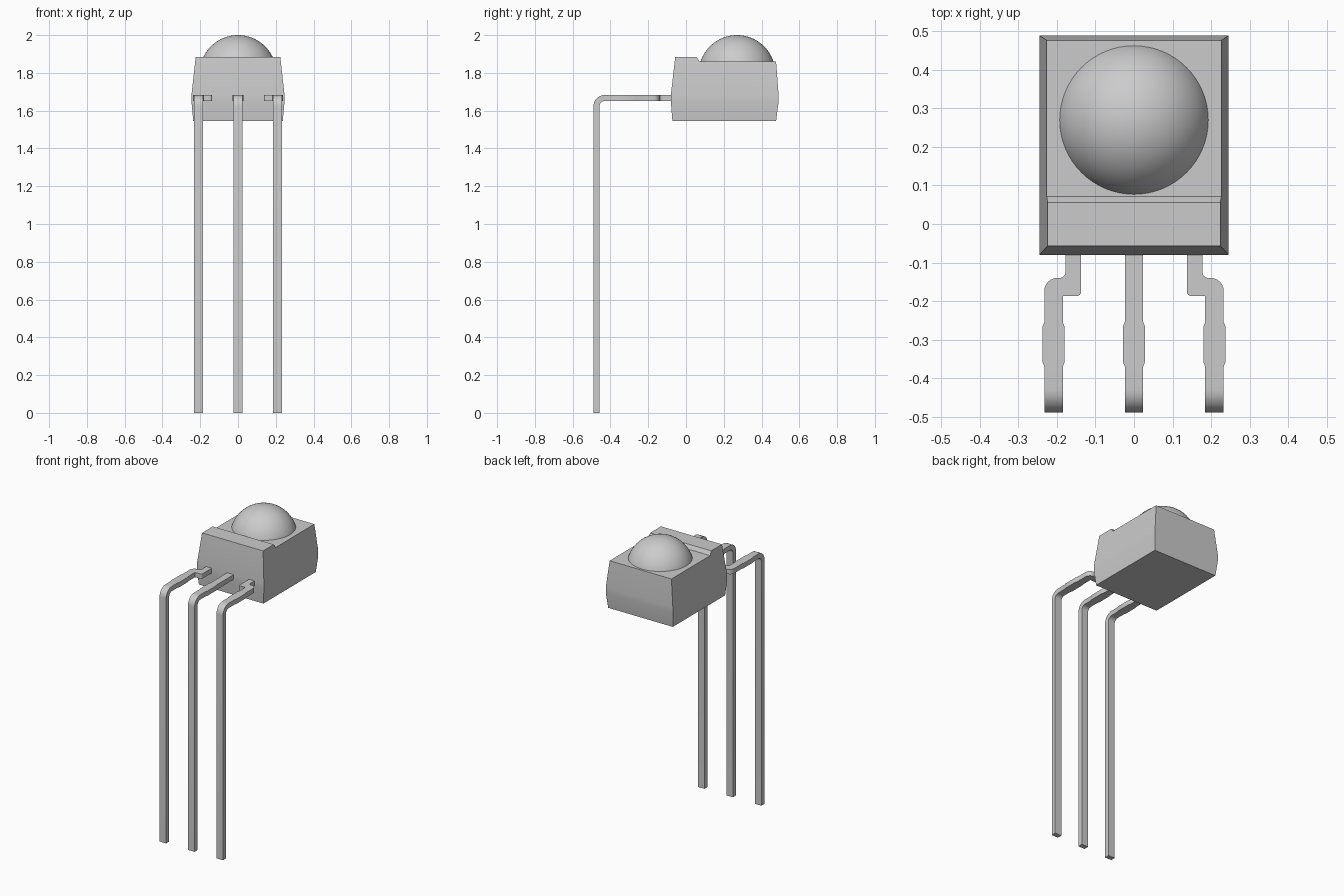
import bpy, bmesh, math
from mathutils import Vector

if "Cube" in bpy.data.objects:
    bpy.data.objects.remove(bpy.data.objects["Cube"])

grey = bpy.data.materials.new("plain grey")
grey.diffuse_color = (0.6, 0.6, 0.6, 1)
grey.use_nodes = True
grey.node_tree.nodes["Principled BSDF"].inputs["Base Color"].default_value = grey.diffuse_color


def make_object(name, bm, angle=30):
    bmesh.ops.recalc_face_normals(bm, faces=bm.faces)
    mesh = bpy.data.meshes.new(name)
    bm.to_mesh(mesh)
    bm.free()
    mesh.materials.append(grey)
    ob = bpy.data.objects.new(name, mesh)
    bpy.context.collection.objects.link(ob)
    smooth(ob, angle)
    return ob


def smooth(ob, angle):
    bpy.ops.object.select_all(action='DESELECT')
    ob.select_set(True)
    bpy.context.view_layer.objects.active = ob
    bpy.ops.object.shade_smooth_by_angle(angle=math.radians(angle))


def prism(bm, points, offset):
    """Extrude a closed outline along an offset vector."""
    a = [bm.verts.new(p) for p in points]
    b = [bm.verts.new(Vector(p) + Vector(offset)) for p in points]
    bm.faces.new(a)
    bm.faces.new(b[::-1])
    for i in range(len(a)):
        j = (i + 1) % len(a)
        bm.faces.new((a[i], a[j], b[j], b[i]))


def arc(cx, cy, r, start, end, n=6):
    return [(cx + r * math.cos(math.radians(start + (end - start) * i / n)),
             cy + r * math.sin(math.radians(start + (end - start) * i / n)))
            for i in range(n + 1)]


# Housing: tapered rings (z, half width, front y, back y)
bm = bmesh.new()
rings = []
for z, w, f, b in ((1.545, .237, -.072, .477), (1.645, .246, -.08, .49),
                   (1.685, .246, -.08, .49), (1.885, .224, -.057, .475)):
    rings.append([bm.verts.new(p) for p in
                  ((-w, f, z), (w, f, z), (w, b, z), (-w, b, z))])
bm.faces.new(rings[0])
bm.faces.new(rings[-1])
for lo, hi in zip(rings, rings[1:]):
    for i in range(4):
        j = (i + 1) % 4
        bm.faces.new((lo[i], lo[j], hi[j], hi[i]))
housing = make_object("housing", bm)

# Lower the deck behind the front ridge
bm = bmesh.new()
prism(bm, [(-.4, .043, 1.905), (-.4, .071, 1.86), (-.4, .7, 1.86), (-.4, .7, 1.905)],
      (.8, 0, 0))
cutter = make_object("deck_cutter", bm)
cutter.hide_render = True
mod = housing.modifiers.new("deck", 'BOOLEAN')
mod.operation = 'DIFFERENCE'
mod.solver = 'EXACT'
mod.object = cutter
bpy.context.view_layer.objects.active = housing
bpy.ops.object.modifier_apply(modifier="deck")
bpy.data.objects.remove(cutter)
smooth(housing, 30)

# Lens dome: cap of a sphere
bm = bmesh.new()
bmesh.ops.create_uvsphere(bm, u_segments=64, v_segments=48, radius=.203)
bmesh.ops.translate(bm, verts=bm.verts, vec=(0, .27, 1.797))
bmesh.ops.bisect_plane(bm, geom=bm.verts[:] + bm.edges[:] + bm.faces[:],
                       plane_co=(0, 0, 1.859), plane_no=(0, 0, 1), clear_inner=True)
make_object("lens_dome", bm, 40)

# Leads: flat outline with a widened stretch, then a bend down to the ground
Z0, Z1, BEND = 1.651, 1.683, -.43


def lead(name, cx, side):
    h = .024
    left = [(-h, -.37), (-.028, -.36), (-.028, -.265), (-h, -.255)]
    right = [(-x, y) for x, y in left[::-1]]
    if side:  # cranked neck towards the middle
        head = (arc(.010, -.174, .034, 180, 90) + arc(.016, -.125, .015, -90, 0)
                + [(.031, -.065), (.072, -.065)]
                + arc(.060, -.175, .012, 0, -90) + [(h, -.187)])
    else:
        head = [(-h, -.065), (h, -.065)]
    outline = [(-h, BEND)] + left + head + right + [(h, BEND)]
    bm = bmesh.new()
    prism(bm, [(x, y, Z0) for x, y in outline], (0, 0, Z1 - Z0))
    cz = 1.623
    bend = arc(BEND, cz, Z1 - cz, 90, 180, 8) + [(BEND - Z1 + cz, 0)]
    bend += [(BEND - Z0 + cz, 0)] + arc(BEND, cz, Z0 - cz, 180, 90, 8)
    prism(bm, [(-h, y, z) for y, z in bend], (2 * h, 0, 0))
    # Weld the plate to the bend and drop the inner faces
    inner = [f for f in bm.faces if all(abs(v.co.y - BEND) < 1e-4 for v in f.verts)]
    bmesh.ops.delete(bm, geom=inner, context='FACES')
    bmesh.ops.remove_doubles(bm, verts=bm.verts, dist=1e-4)
    flip = -1 if side > 0 else 1
    for v in bm.verts:
        v.co.x = cx + flip * v.co.x
    make_object(name, bm)


lead("left_lead", -.209, -1)
lead("middle_lead", 0, 0)
lead("right_lead", .209, 1)
